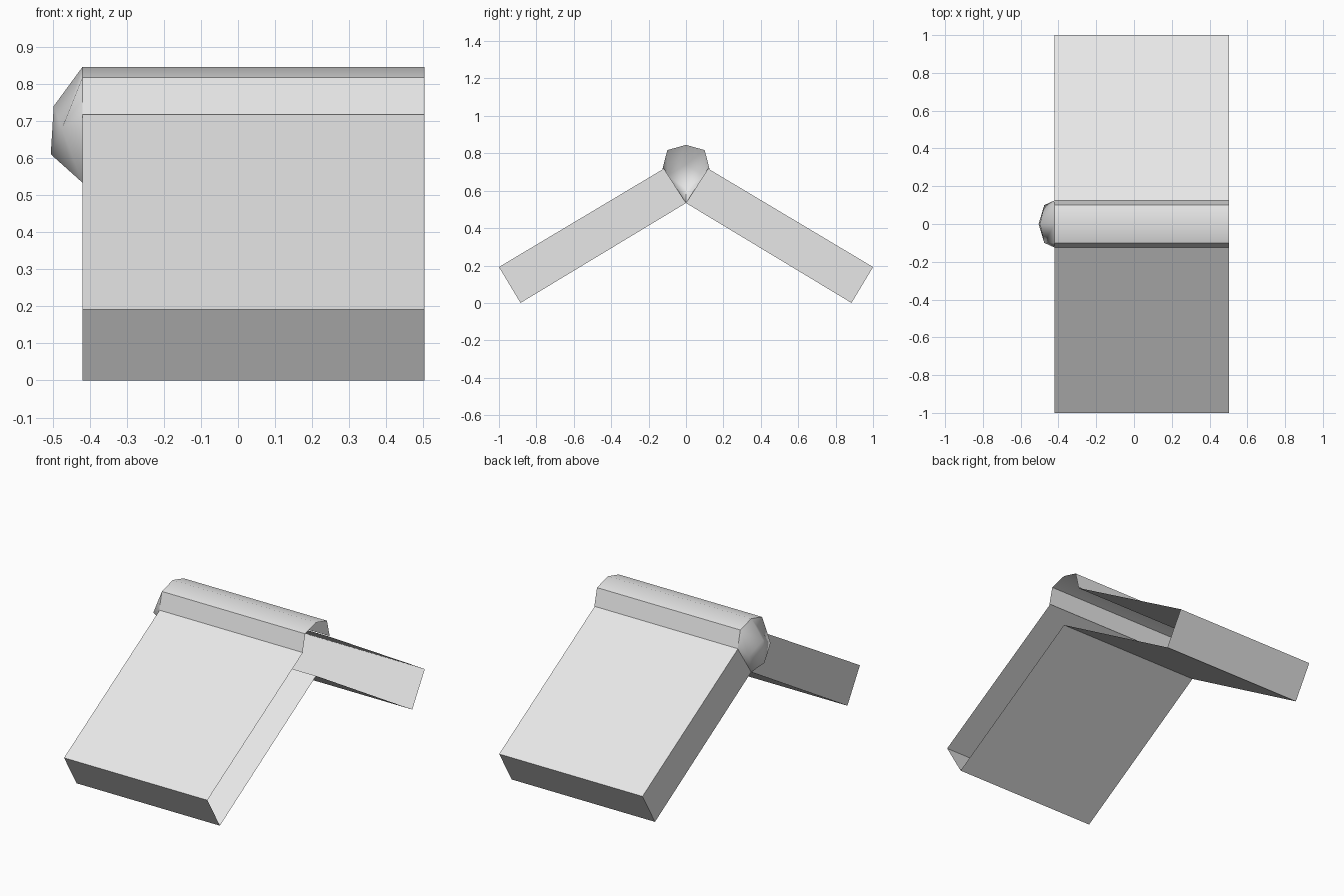
import bpy
from math import radians

old = bpy.data.objects.get("Cube")
if old:
    bpy.data.objects.remove(old, do_unlink=True)

grey = bpy.data.materials.new("light_grey")
grey.use_nodes = True
grey.diffuse_color = (0.8, 0.8, 0.8, 1)
grey.node_tree.nodes["Principled BSDF"].inputs["Base Color"].default_value = (0.8, 0.8, 0.8, 1)

LEFT, RIGHT = -0.42, 0.503


def build(name, verts, faces, smooth=None):
    mesh = bpy.data.meshes.new(name)
    mesh.from_pydata(verts, [], faces)
    mesh.materials.append(grey)
    obj = bpy.data.objects.new(name, mesh)
    bpy.context.collection.objects.link(obj)
    if smooth:
        bpy.ops.object.select_all(action='DESELECT')
        obj.select_set(True)
        bpy.context.view_layer.objects.active = obj
        bpy.ops.object.shade_smooth_by_angle(angle=radians(smooth))
    return obj


def sweep(profile):
    """Open profile swept along x: vertices and side faces."""
    n = len(profile)
    verts = [(x, y, z) for x in (LEFT, RIGHT) for y, z in profile]
    faces = [(i, i + 1, n + i + 1, n + i) for i in range(n - 1)]
    return verts, faces


# Sloping slabs: closed at the capped end, open at the other and at the ridge
slab = [(0.118, 0.718), (1, 0.192), (0.885, 0), (0, 0.534)]
for name, side in (("back_slab", 1), ("front_slab", -1)):
    verts, faces = sweep([(side * y, z) for y, z in slab])
    faces.append((3, 2, 1, 0))
    if side > 0:
        faces = [f[::-1] for f in faces]
    else:
        faces = [f for f in faces]
    build(name, verts, faces)

# Rounded ridge cover, an open thin shell
arc = [(-0.125, 0.718), (-0.1, 0.817), (0, 0.845), (0.1, 0.817), (0.125, 0.718)]
verts, faces = sweep(arc)
build("ridge_cover", verts, [f[::-1] for f in faces], 60)

# Faceted dome closing one end of the ridge
rim = [(LEFT, y, z) for y, z in arc] + [(LEFT, 0, 0.534)]
dome = [(-0.475, -0.1, 0.68), (-0.497, 0, 0.74), (-0.475, 0.1, 0.68), (-0.505, 0, 0.61)]
faces = [(0, 1, 6), (1, 2, 7, 6), (2, 3, 8, 7), (3, 4, 8),
         (4, 5, 8), (5, 0, 6), (6, 7, 9), (7, 8, 9), (8, 5, 9), (5, 6, 9)]
build("ridge_end_cap", rim + dome, [f[::-1] for f in faces], 60)
